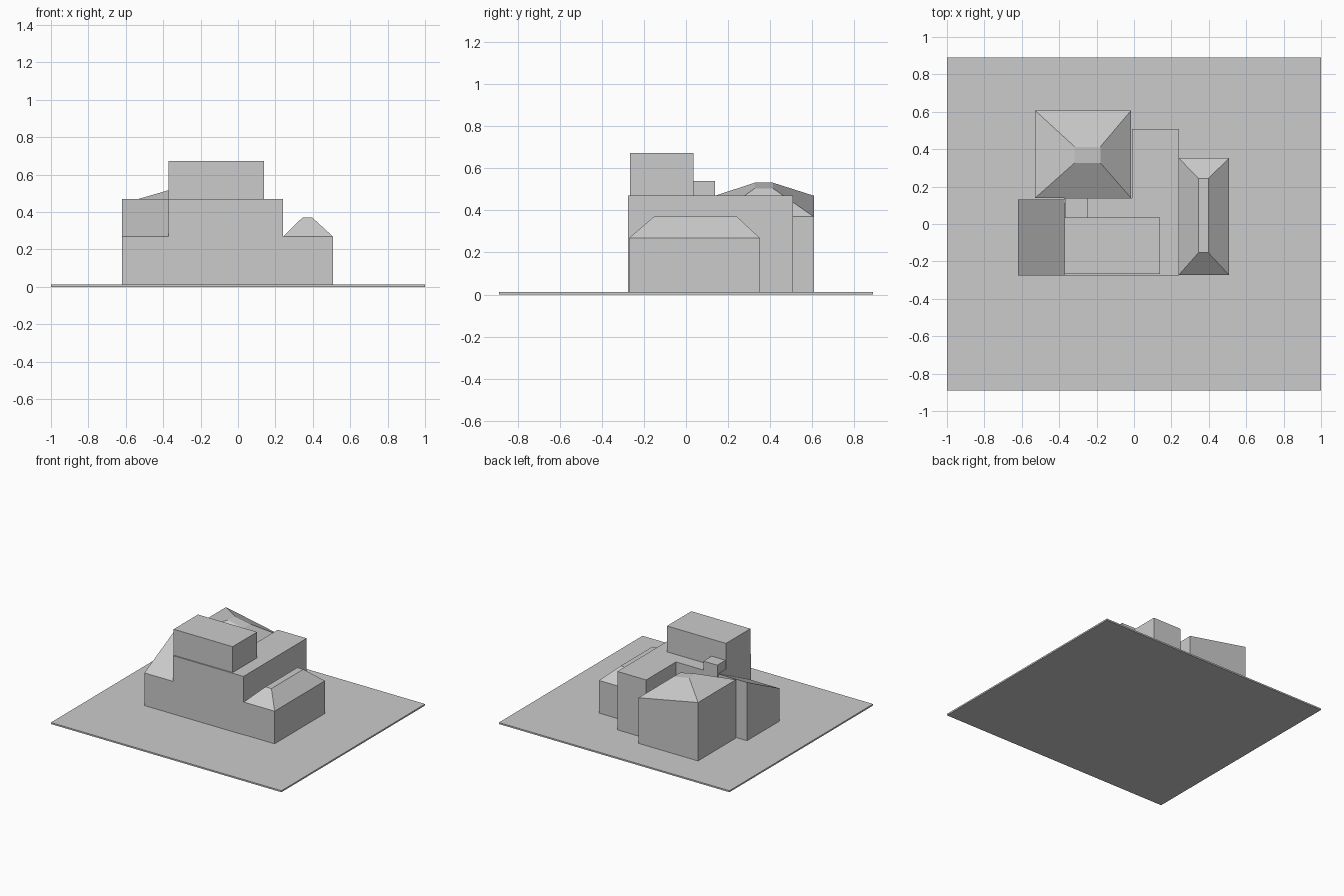
import bpy

if "Cube" in bpy.data.objects:
    bpy.data.objects.remove(bpy.data.objects["Cube"])

BASE = 0.012  # top of the ground slab


def solid(name, bottom, top):
    """Closed solid between two matching four-point rings."""
    faces = [(3, 2, 1, 0), (4, 5, 6, 7)]
    faces += [(i, (i + 1) % 4, (i + 1) % 4 + 4, i + 4) for i in range(4)]
    mesh = bpy.data.meshes.new(name)
    mesh.from_pydata(bottom + top, [], faces)
    obj = bpy.data.objects.new(name, mesh)
    bpy.context.collection.objects.link(obj)
    return obj


def ring(x0, x1, y0, y1, z_left, z_right=None):
    """Rectangle seen from above, optionally tilted along x."""
    zr = z_left if z_right is None else z_right
    return [(x0, y0, z_left), (x1, y0, zr), (x1, y1, zr), (x0, y1, z_left)]


def box(name, x0, x1, y0, y1, z0, z1):
    return solid(name, ring(x0, x1, y0, y1, z0), ring(x0, x1, y0, y1, z1))


# Ground and flat-roofed blocks
box("ground_slab", -1, 1, -0.89, 0.89, 0, BASE)
box("centre_block", -0.01, 0.24, -0.275, 0.508, BASE, 0.47)
box("front_block", -0.372, -0.01, -0.275, 0.138, BASE, 0.47)
box("upper_storey", -0.372, 0.14, -0.266, 0.036, 0.47, 0.673)
box("chimney", -0.368, -0.247, 0.036, 0.138, 0.47, 0.54)
# Front wall of the upper storey, flush down to the eaves line
box("upper_storey_wall", -0.372, -0.01, -0.2755, -0.266, 0.27, 0.47)

# Lean-to on the left, roof rising towards the back
solid("lean_to", ring(-0.62, -0.372, -0.275, 0.13, BASE),
      [(-0.62, -0.275, 0.268), (-0.372, -0.275, 0.268),
       (-0.372, 0.13, 0.47), (-0.62, 0.13, 0.47)])

# Right wing with flat-topped hip roof
wing = (0.24, 0.508, -0.272, 0.352)
box("wing_walls", *wing, BASE, 0.268)
solid("wing_roof", ring(*wing, 0.268), ring(0.345, 0.397, -0.153, 0.243, 0.37))

# Rear house with hip roof whose right eaves are lower
house = (-0.53, -0.015, 0.138, 0.608)
solid("rear_house_walls", ring(*house, BASE), ring(*house, 0.47, 0.37))
solid("rear_house_roof", ring(*house, 0.47, 0.37),
      ring(-0.317, -0.18, 0.327, 0.413, 0.532, 0.505))
